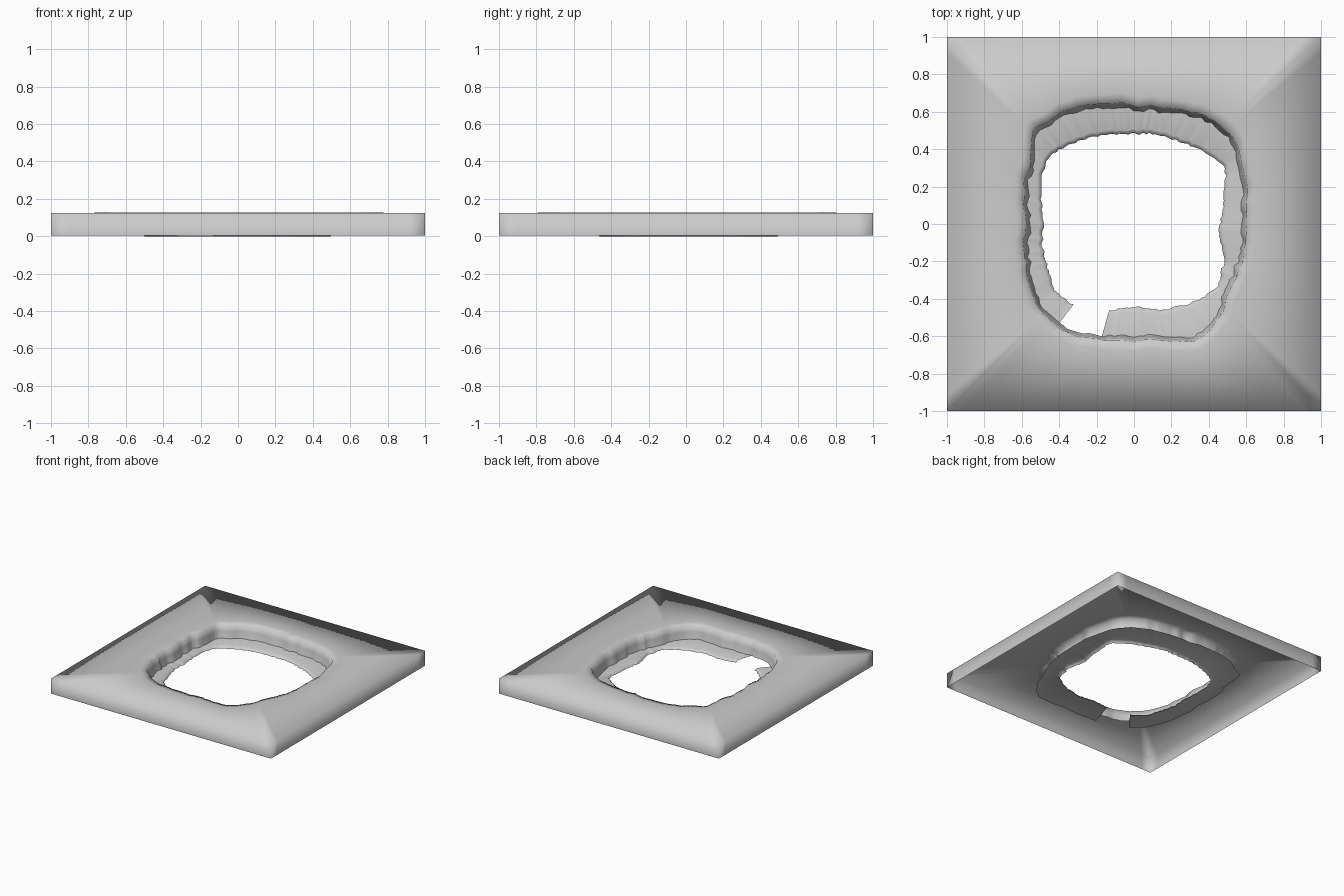
import bpy, bmesh, math, random

if "Cube" in bpy.data.objects:
    bpy.data.objects.remove(bpy.data.objects["Cube"])

random.seed(4)

# Worn outlines seen from above: upper rim of the hole and edge of the lower ledge
RIM = [(.60, 0), (.605, .2), (.56, .41), (.53, .46), (.47, .53), (.35, .59), (.2, .62),
       (.06, .63), (.03, .62), (-.05, .645), (-.25, .64), (-.38, .605), (-.45, .55),
       (-.54, .51), (-.55, .42), (-.555, .3), (-.585, .25), (-.59, .1), (-.575, 0),
       (-.59, -.1), (-.57, -.3), (-.51, -.46), (-.4, -.56), (-.32, -.6), (-.15, -.62),
       (0, -.63), (.1, -.615), (.2, -.63), (.33, -.625), (.4, -.58), (.48, -.46),
       (.5, -.38), (.54, -.3), (.58, -.2), (.595, -.1)]
INNER = [(.46, 0), (.48, .12), (.49, .25), (.48, .31), (.35, .4), (.25, .44), (.1, .485),
         (-.1, .48), (-.25, .46), (-.4, .4), (-.46, .35), (-.49, .26), (-.495, .12),
         (-.485, 0), (-.49, -.12), (-.46, -.25), (-.42, -.36), (-.35, -.42), (-.12, -.46),
         (0, -.44), (.15, -.46), (.28, -.43), (.38, -.39), (.45, -.33), (.48, -.2),
         (.475, -.12), (.45, -.07)]
NOTCH = (233, 254)              # broken-out part of the ledge, in degrees
H, LEDGE = .125, .018


def radius_at(outline, deg):
    """Distance from centre to a polygon outline in a direction."""
    d = (math.cos(math.radians(deg)), math.sin(math.radians(deg)))
    for (ax, ay), (bx, by) in zip(outline, outline[1:] + outline[:1]):
        ca, cb = d[0] * ay - d[1] * ax, d[0] * by - d[1] * bx
        if ca <= 0 <= cb and cb > ca and ax * d[0] + ay * d[1] > 0:
            t = -ca / (cb - ca)
            return (ax + (bx - ax) * t) * d[0] + (ay + (by - ay) * t) * d[1]
    return math.hypot(*outline[0])


def square_radius(deg):
    a = math.radians(deg)
    return 1 / max(abs(math.cos(a)), abs(math.sin(a)))


def ring_sheet(name, angles, loops, closed=True):
    """Skin loops of (radii, height), listed from outside inwards, into an open sheet."""
    bm = bmesh.new()
    rows = [[bm.verts.new((r * math.cos(math.radians(a)), r * math.sin(math.radians(a)), z))
             for a, r in zip(angles, radii)] for radii, z in loops]
    n = len(angles)
    for row, nxt in zip(rows, rows[1:]):
        for i in range(n if closed else n - 1):
            j = (i + 1) % n
            bm.faces.new((row[i], row[j], nxt[j], nxt[i]))
    mesh = bpy.data.meshes.new(name)
    bm.to_mesh(mesh)
    bm.free()
    mesh.shade_smooth()
    ob = bpy.data.objects.new(name, mesh)
    bpy.context.collection.objects.link(ob)
    return ob


# Slab shell, open underneath: outer walls, top, ragged rim and sloping inner wall
angles = [i * 2.5 for i in range(144)]
square = [square_radius(a) for a in angles]
rim = [radius_at(RIM, a) + random.uniform(-.004, .004) for a in angles]
base = [r - random.uniform(.015, .03) for r in rim]
ring_sheet("slab", angles, [
    (square, .003), (square, H), ([r + .05 for r in rim], H + .001), (rim, H - .004),
    ([(r + b) / 2 + .004 for r, b in zip(rim, base)], .07), (base, LEDGE)])

# Thin broken ledge below the opening, running from one side of the notch to the other
span = 360 - (NOTCH[1] - NOTCH[0])
steps = 180
angles = [(NOTCH[1] + span * i / steps) % 360 for i in range(steps + 1)]
seat = [radius_at(RIM, a) + .06 for a in angles]
hole = [radius_at(INNER, a) + random.uniform(-.006, .006) for a in angles]
ring_sheet("ledge", angles, [
    (seat, LEDGE - .006), ([h + .022 for h in hole], LEDGE),
    ([h + .01 for h in hole], LEDGE - .006), (hole, 0)], closed=False)
